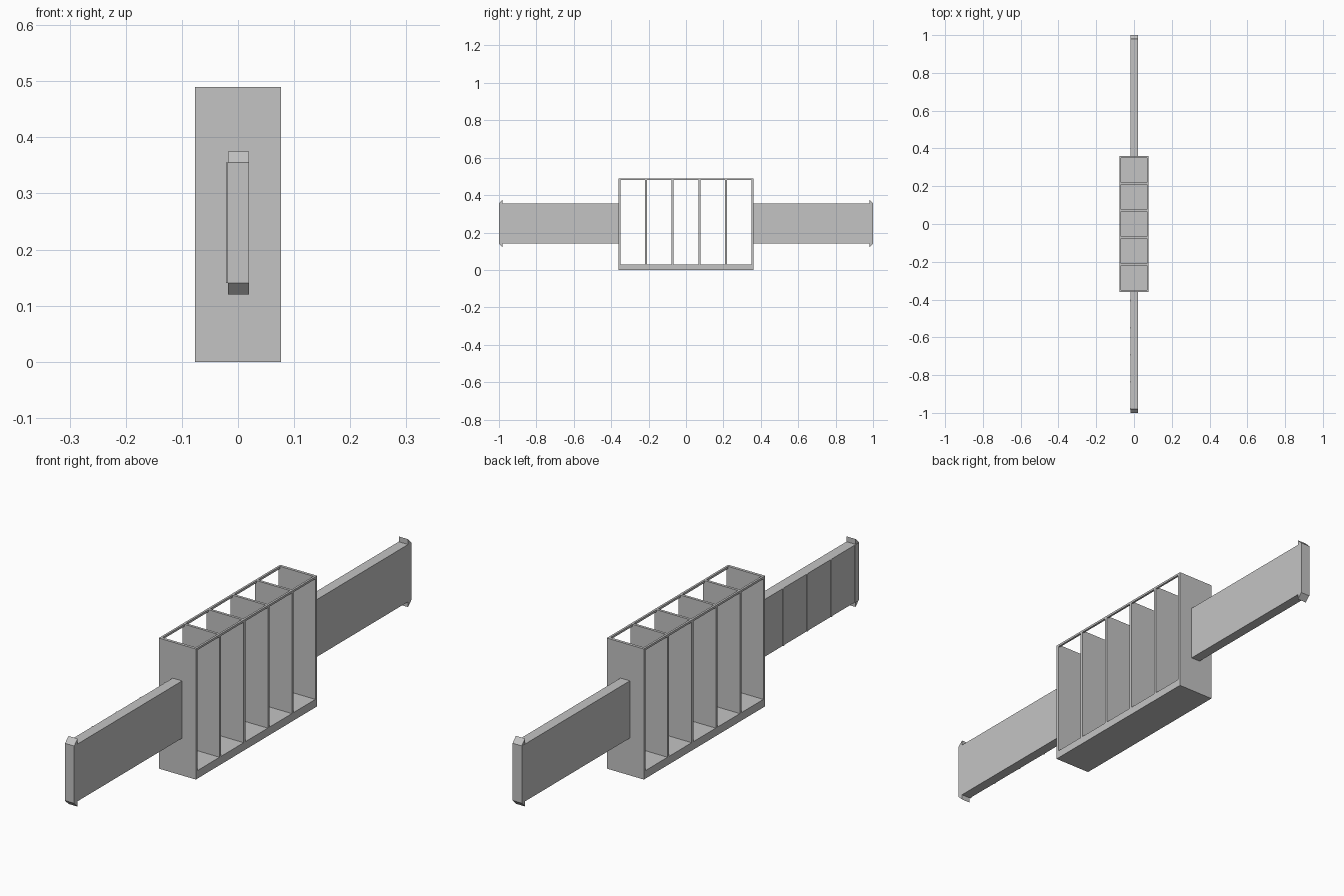
import bpy
import bmesh

cube = bpy.data.objects.get("Cube")
if cube:
    bpy.data.objects.remove(cube, do_unlink=True)

grey = bpy.data.materials.new("plain grey")
grey.use_nodes = True
colour = (0.55, 0.55, 0.55, 1)
grey.diffuse_color = colour
grey.node_tree.nodes["Principled BSDF"].inputs["Base Color"].default_value = colour


def prism(name, profile, x0, x1):
    """Extrude a (y, z) profile along x."""
    bm = bmesh.new()
    face = bm.faces.new([bm.verts.new((x0, y, z)) for y, z in profile])
    out = bmesh.ops.extrude_face_region(bm, geom=[face])
    moved = [v for v in out["geom"] if isinstance(v, bmesh.types.BMVert)]
    bmesh.ops.translate(bm, verts=moved, vec=(x1 - x0, 0, 0))
    bmesh.ops.recalc_face_normals(bm, faces=bm.faces)
    mesh = bpy.data.meshes.new(name)
    bm.to_mesh(mesh)
    bm.free()
    mesh.materials.append(grey)
    obj = bpy.data.objects.new(name, mesh)
    bpy.context.collection.objects.link(obj)
    return obj


def box(name, x0, x1, y0, y1, z0, z1):
    return prism(name, [(y0, z0), (y1, z0), (y1, z1), (y0, z1)], x0, x1)


W, L, H = 0.077, 0.36, 0.49     # half width, half length, height of the rack
FLOOR, WALL, RAIL = 0.03, 0.011, 0.008
ARM_LOW, ARM_HIGH = 0.14, 0.355

# Open rack: floor, end walls, top rails
box("floor", -W, W, -L + WALL, L - WALL, 0, FLOOR)
for side, word in ((-1, "front"), (1, "back")):
    a, b = sorted((side * L, side * (L - WALL)))
    box(word + "_end_wall", -W, W, a, b, 0, H)
for side, word in ((-1, "right"), (1, "left")):
    a, b = sorted((side * W, side * (W - RAIL)))
    box(word + "_top_rail", a, b, -L + WALL, L - WALL, H - RAIL, H)

# Dividers, flush with the open sides and fitted below the rails
for i in range(4):
    y = (i - 1.5) * 0.143
    box("divider", -W, W, y - 0.005, y + 0.005, FLOOR, H - RAIL)
    box("divider_top", -W + RAIL, W - RAIL, y - 0.005, y + 0.005, H - RAIL, H)

# Arms with barbed lips at their tips
for side, word in ((-1, "front"), (1, "back")):
    a, b = sorted((side * L, side * 1.0))
    box(word + "_arm", -0.019, 0.02, a, b, ARM_LOW, ARM_HIGH)
    for z, up, end in ((ARM_HIGH, 1, "upper"), (ARM_LOW, -1, "lower")):
        lip = [(side, z), (side * 0.98, z + up * 0.02), (side * 0.98, z)]
        prism(word + "_" + end + "_lip", lip, -0.018, 0.02)

# Thin ribs on one face of the front arm
for i in range(5):
    y = -0.405 - i * 0.143
    box("arm_rib", -0.0215, -0.019, y - 0.004, y + 0.004, ARM_LOW, ARM_HIGH)
